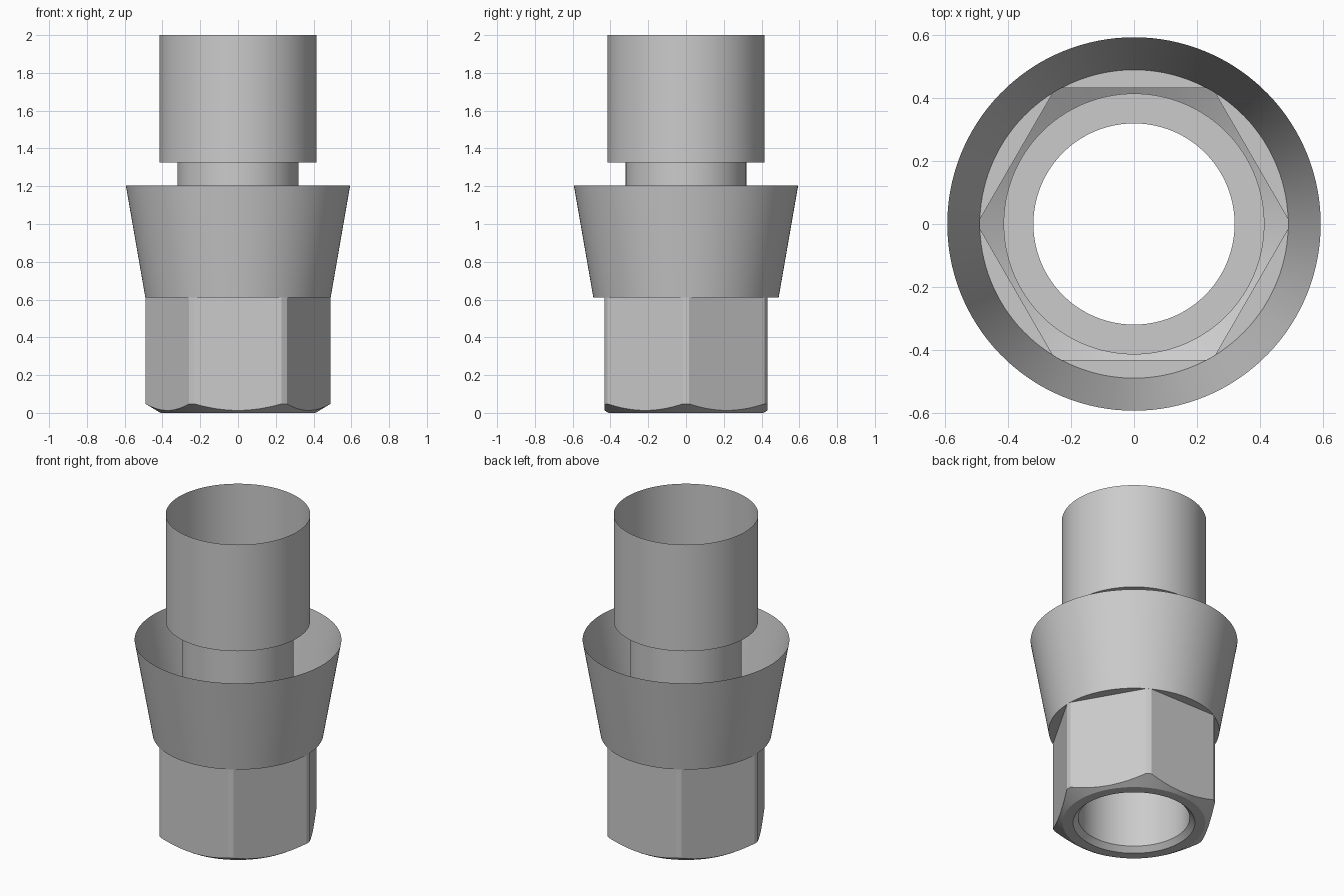
import bpy
import bmesh
from math import acos, cos, sin, radians

old = bpy.data.objects.get("Cube")
if old:
    bpy.data.objects.remove(old, do_unlink=True)

# Single grey metal colour
GREY = (0.6, 0.6, 0.6, 1.0)
metal = bpy.data.materials.new("grey metal")
metal.use_nodes = True
metal.diffuse_color = GREY
metal.node_tree.nodes["Principled BSDF"].inputs["Base Color"].default_value = GREY

FLAT = 0.432      # centre to hex flat
CORNER = 0.49     # centre to rounded hex corner
FOOT = 0.41       # where the chamfer meets the base
SEAT = 0.61       # height of the hex section
HALF = acos(FLAT / CORNER)
STEPS = 20

# Angles shared by every ring: evenly across each flat, plus each corner
angles = []
for side in range(6):
    middle = radians(30 + 60 * side)
    angles += [middle + HALF * (2 * i / STEPS - 1) for i in range(STEPS + 1)]
    angles.append(middle + radians(30))


def hex_radius(a):
    offset = (a % radians(60)) - radians(30)
    return min(CORNER, FLAT / cos(offset))


def circle(radius, z):
    return [(radius * cos(a), radius * sin(a), z) for a in angles]


def hexagon(height):
    points = []
    for a in angles:
        r = hex_radius(a)
        points.append((r * cos(a), r * sin(a), height(r)))
    return points


def shell(name, rings):
    """Open surface joining successive rings."""
    bm = bmesh.new()
    loops = [[bm.verts.new(p) for p in ring] for ring in rings]
    n = len(angles)
    for low, high in zip(loops, loops[1:]):
        for i in range(n):
            j = (i + 1) % n
            bm.faces.new((low[i], low[j], high[j], high[i]))
    mesh = bpy.data.meshes.new(name)
    bm.to_mesh(mesh)
    bm.free()
    mesh.materials.append(metal)
    obj = bpy.data.objects.new(name, mesh)
    bpy.context.collection.objects.link(obj)
    bpy.ops.object.select_all(action="DESELECT")
    obj.select_set(True)
    bpy.context.view_layer.objects.active = obj
    bpy.ops.object.shade_smooth_by_angle(angle=radians(20))
    return obj


# Hex section with a conical chamfer cutting scallops into its flats
shell("hex_body", [
    circle(FOOT, 0),
    hexagon(lambda r: 0.6 * (r - FOOT)),
    hexagon(lambda r: SEAT),
])

# Flared open collar, with the flat ledge over the hex
shell("flared_collar", [
    hexagon(lambda r: SEAT),
    circle(CORNER + 0.0005, SEAT),
    circle(0.594, 1.205),
])

# Flat base ring and countersunk mouth of the bore
shell("base_ring", [circle(0.32, 0.03), circle(0.35, 0), circle(FOOT, 0)])

# Through tube
shell("inner_tube", [circle(0.32, 0.03), circle(0.32, 1.325)])

# Wide open sleeve on top, with its shoulder
shell("upper_sleeve", [
    circle(0.32, 1.325), circle(0.415, 1.325), circle(0.415, 2),
])
